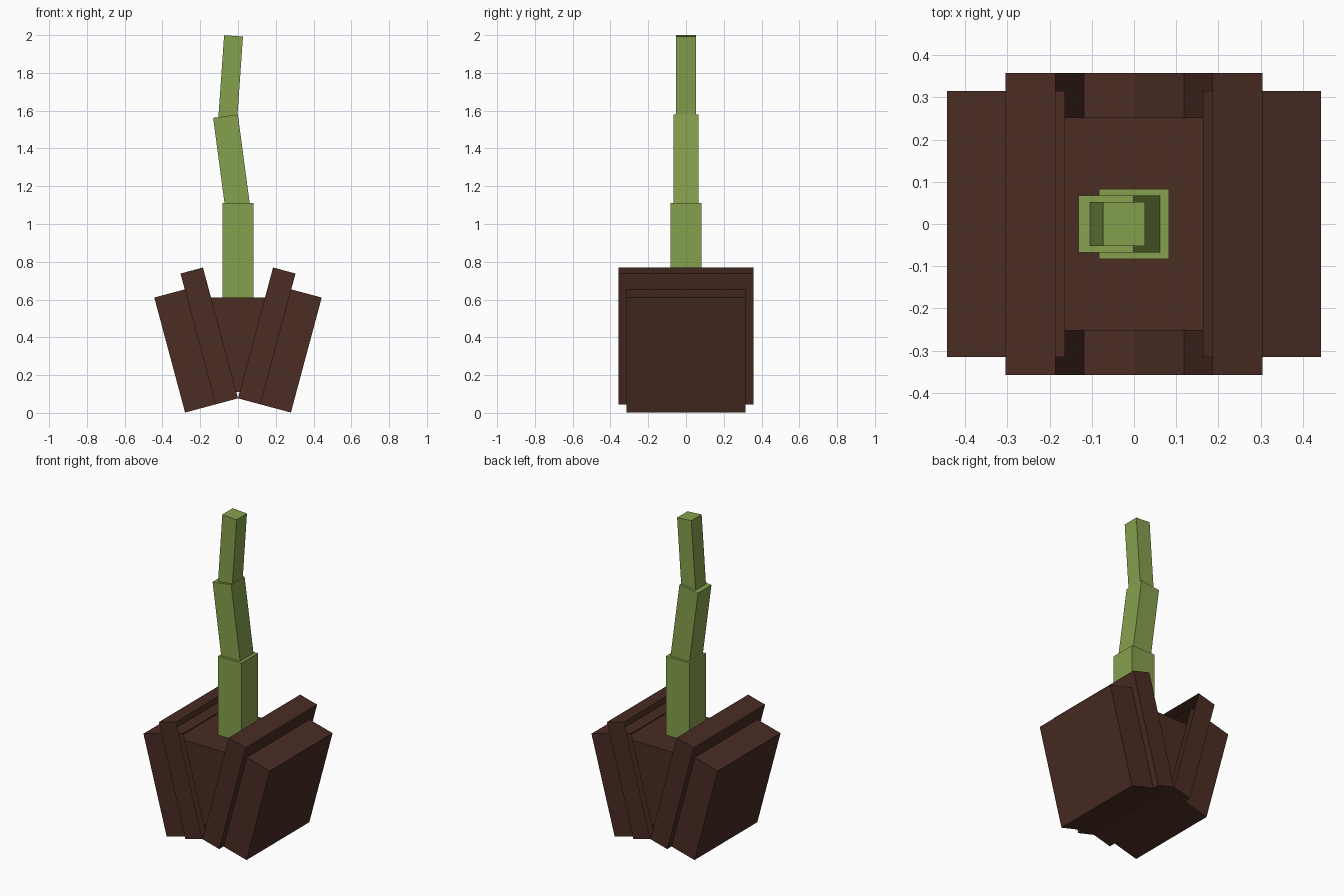
import bpy, bmesh
from math import radians
from mathutils import Matrix, Vector

cube = bpy.data.objects.get("Cube")
if cube:
    bpy.data.objects.remove(cube, do_unlink=True)


def make_material(name, colour):
    mat = bpy.data.materials.new(name)
    mat.use_nodes = True
    mat.diffuse_color = colour
    mat.node_tree.nodes["Principled BSDF"].inputs["Base Color"].default_value = colour
    return mat


brown = make_material("dark brown", (0.069, 0.025, 0.017, 1))
green = make_material("stem green", (0.235, 0.352, 0.075, 1))


def box(name, mat, size, pivot, tilt=0, anchor=0, open_side=False, mirror=False):
    """Box standing on its pivot, tilted about y. anchor shifts it along x in
    half widths; open_side removes the local +x face."""
    bm = bmesh.new()
    bmesh.ops.create_cube(bm, size=1)
    if open_side:
        inner = [f for f in bm.faces if f.normal.x > 0.9]
        bmesh.ops.delete(bm, geom=inner, context='FACES')
    place = (Matrix.Translation(pivot)
             @ Matrix.Rotation(radians(tilt), 4, 'Y')
             @ Matrix.Diagonal(Vector(size)).to_4x4()
             @ Matrix.Translation((anchor / 2, 0, 0.5)))
    bm.transform(place)
    mesh = bpy.data.meshes.new(name)
    bm.to_mesh(mesh)
    bm.free()
    mesh.materials.append(mat)
    obj = bpy.data.objects.new(name, mesh)
    bpy.context.collection.objects.link(obj)
    if mirror:
        obj.modifiers.new("Mirror", 'MIRROR').use_axis[0] = True
    return obj


# Open-sided shells leaning outward on both sides of the base
base = (0, 0, 0.077)
box("outer_shells", brown, (0.29, 0.63, 0.63), base, -15, -1, True, True)
box("inner_shells", brown, (0.123, 0.716, 0.717), base, -15, -1, True, True)

# Core block held between the shells
box("core", brown, (0.505, 0.505, 0.5), (0, 0, 0.11))

# Stem in three narrowing, bent segments
box("stem_lower", green, (0.166, 0.166, 0.5), (0, 0, 0.61))
box("stem_middle", green, (0.132, 0.134, 0.5), (0, 0, 1.075), -7.6)
box("stem_upper", green, (0.1, 0.104, 0.45), (-0.055, 0, 1.547), 4)
